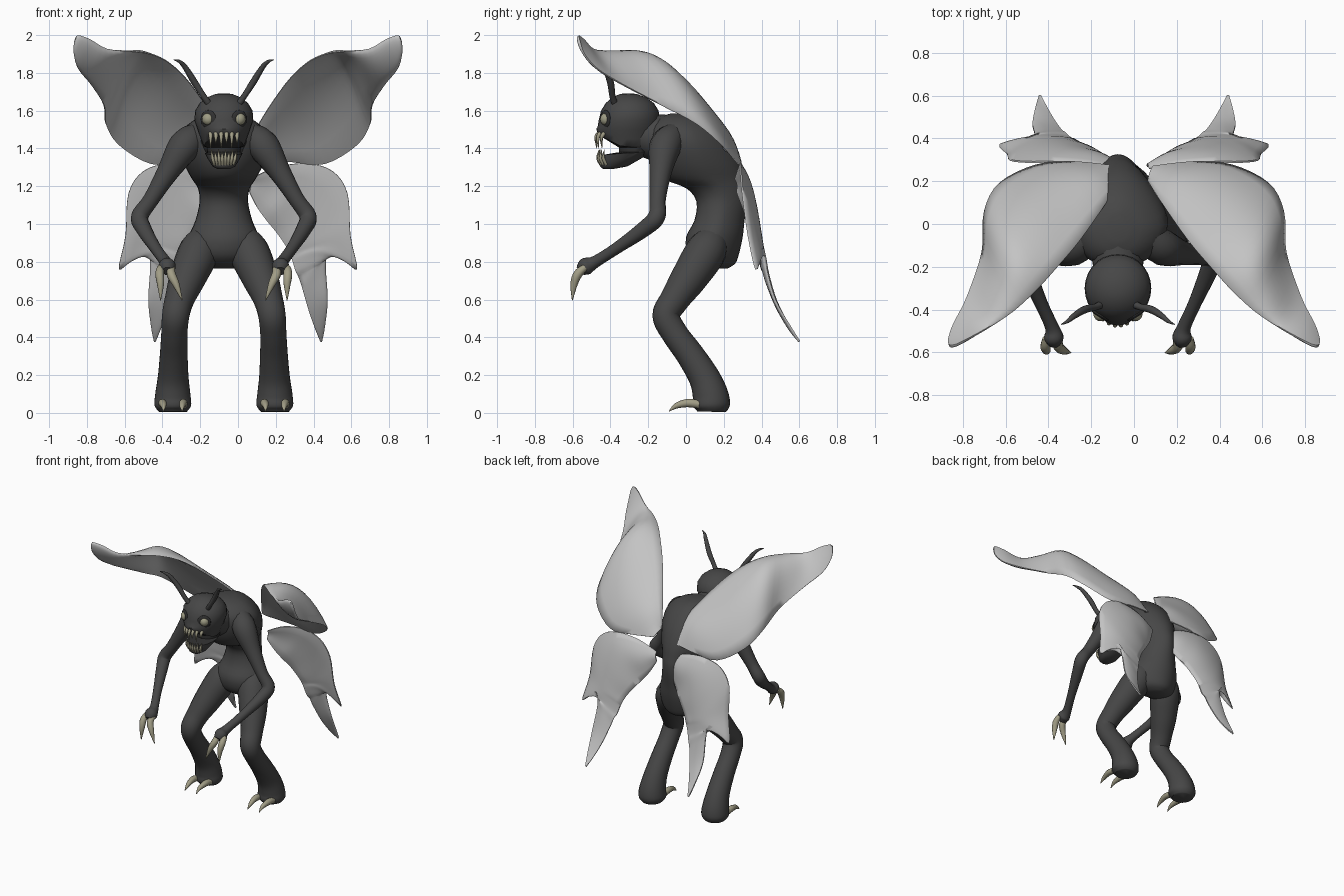
import bpy, bmesh, math
from mathutils import Vector

OFF = -0.075          # the body stands slightly left of the wing pair


def material(name, rgb):
    m = bpy.data.materials.new(name)
    m.diffuse_color = (*rgb, 1)
    return m


SKIN = material("dark skin", (0.062, 0.062, 0.062))
WING = material("pale wing", (0.55, 0.55, 0.55))
CLAW = material("bone", (0.36, 0.34, 0.24))
EYE = material("eye", (0.34, 0.33, 0.23))
DARK = material("dark hollow", (0.03, 0.03, 0.03))


def spline(rows, steps):
    """Smooth curve through tuples of any length."""
    out = []
    for i in range(len(rows) - 1):
        a, b, c, d = (rows[max(0, min(len(rows) - 1, i + k))] for k in (-1, 0, 1, 2))
        for s in range(steps):
            t = s / steps
            out.append([0.5 * (2 * q + (r - p) * t + (2 * p - 5 * q + 4 * r - w) * t * t
                               + (3 * q - p - 3 * r + w) * t ** 3)
                        for p, q, r, w in zip(a, b, c, d)])
    out.append(list(rows[-1]))
    return out


def finish(name, bm, mats, angle=50):
    bmesh.ops.recalc_face_normals(bm, faces=bm.faces[:])
    me = bpy.data.meshes.new(name)
    bm.to_mesh(me)
    bm.free()
    for m in mats:
        me.materials.append(m)
    ob = bpy.data.objects.new(name, me)
    bpy.context.collection.objects.link(ob)
    bpy.ops.object.select_all(action='DESELECT')
    ob.select_set(True)
    bpy.context.view_layer.objects.active = ob
    bpy.ops.object.shade_smooth_by_angle(angle=math.radians(angle))
    return ob


def skin_rings(bm, rings, second=()):
    """Bridge closed rings; bands listed in second get the second material."""
    vs = [[bm.verts.new(p) for p in r] for r in rings]
    n = len(vs[0])
    for j, (a, b) in enumerate(zip(vs, vs[1:])):
        for i in range(n):
            f = bm.faces.new((a[i], a[(i + 1) % n], b[(i + 1) % n], b[i]))
            f.material_index = int(j in second)
    bm.faces.new(vs[0])
    bm.faces.new(vs[-1])


def tube(name, pts, mat, n=14, steps=5):
    """Tapered round limb through (x, y, z, radius) points."""
    path = spline(pts, steps)
    rings = []
    for i, p in enumerate(path):
        a, b = path[max(i - 1, 0)], path[min(i + 1, len(path) - 1)]
        t = (Vector(b[:3]) - Vector(a[:3])).normalized()
        u = t.cross(Vector((1, 0, 0))).normalized()
        v = t.cross(u)
        c = Vector((p[0] + OFF, p[1], p[2]))
        r = max(p[3], 0.001)
        ring = []
        for k in range(n):
            w = 2 * math.pi * k / n
            q = c + u * r * math.cos(w) + v * r * math.sin(w)
            q.z = max(q.z, 0)
            ring.append(q)
        rings.append(ring)
    bm = bmesh.new()
    skin_rings(bm, rings)
    return finish(name, bm, [mat])


def stack(name, rows, mats, n=28, steps=1, second=(), pinch=0):
    """Ellipse stack from (z, half width, front y, back y, front lift) rows."""
    rings = []
    for z, rx, y0, y1, lift in spline(rows, steps):
        ring = []
        for k in range(n):
            w = 2 * math.pi * k / n
            y = (y0 + y1) / 2 + (y1 - y0) / 2 * math.sin(w)
            x = rx * math.cos(w) * (1 - pinch * max(0, math.sin(w)))
            ring.append(Vector((OFF + x, y, z + lift * max(0, -.34 - y))))
        rings.append(ring)
    bm = bmesh.new()
    skin_rings(bm, rings, second)
    return finish(name, bm, mats)


def ball(name, c, scale, turn, mat):
    bm = bmesh.new()
    bmesh.ops.create_uvsphere(bm, u_segments=16, v_segments=10, radius=1)
    ob = finish(name, bm, [mat])
    ob.location = (c[0] + OFF, c[1], c[2])
    ob.scale = scale
    ob.rotation_euler = (0, 0, turn)
    return ob


def wing(name, rows, belly, across=10, steps=4):
    """Lens-shaped wing from rows of (leading, middle, trailing) points, mirrored."""
    path = spline(rows, steps)
    rings = []
    for i, r in enumerate(path):
        L, M, T = Vector(r[0:3]), Vector(r[3:6]), Vector(r[6:9])
        a, b = path[max(i - 1, 0)], path[min(i + 1, len(path) - 1)]
        nrm = (T - L).cross(Vector(b[3:6]) - Vector(a[3:6])).normalized()
        if nrm.dot(Vector((0, 1, .5))) < 0:
            nrm = -nrm
        fat = belly * min(1, (T - L).length / .35)
        back, front = [], []
        for k in range(across + 1):
            t = k / across
            p = (L * (2 * (t - .5) * (t - 1)) + M * (4 * t * (1 - t)) + T * (2 * t * (t - .5)))
            back.append(p + nrm * .004)
            front.append(p - nrm * (.004 + fat * (4 * t * (1 - t)) ** .7))
        rings.append(back + front[::-1])
    bm = bmesh.new()
    skin_rings(bm, rings)
    ob = finish(name, bm, [WING], 70)
    ob.modifiers.new("mirror", 'MIRROR').use_mirror_merge = False
    return ob


# wings
wing("upper_wings", [
    (.065, .20, 1.40, .075, .24, 1.38, .09, .27, 1.35),
    (.11, .13, 1.53, .20, .225, 1.48, .28, .29, 1.33),
    (.25, -.07, 1.74, .37, .155, 1.58, .46, .275, 1.32),
    (.36, -.20, 1.85, .515, .01, 1.75, .63, .19, 1.42),
    (.46, -.31, 1.90, .595, -.12, 1.85, .70, .06, 1.53),
    (.57, -.41, 1.915, .65, -.28, 1.855, .71, -.13, 1.63),
    (.69, -.49, 1.925, .73, -.42, 1.85, .78, -.34, 1.74),
    (.78, -.54, 1.975, .81, -.51, 1.91, .845, -.47, 1.82),
    (.83, -.565, 1.995, .85, -.555, 1.955, .868, -.54, 1.90),
    (.855, -.57, 1.995, .862, -.568, 1.98, .868, -.562, 1.96)], .045)
wing("lower_wings", [
    (.07, .26, 1.24, .065, .28, 1.21, .06, .27, 1.17),
    (.20, .28, 1.30, .17, .33, 1.19, .10, .30, 1.09),
    (.36, .29, 1.32, .28, .355, 1.16, .15, .33, 1.02),
    (.50, .29, 1.28, .36, .375, 1.08, .20, .36, .96),
    (.58, .30, 1.16, .42, .39, .98, .25, .38, .89),
    (.595, .33, .94, .45, .40, .91, .275, .395, .84),
    (.63, .37, .76, .46, .408, .86, .29, .40, .80),
    (.55, .385, .83, .44, .415, .82, .305, .41, .75),
    (.485, .41, .87, .42, .425, .79, .32, .425, .72),
    (.465, .42, .78, .41, .44, .72, .34, .44, .66),
    (.475, .47, .60, .43, .48, .59, .375, .49, .54),
    (.46, .55, .46, .435, .55, .45, .41, .55, .44),
    (.445, .60, .38, .44, .60, .377, .435, .60, .38)], .04)

# torso, from pelvis to hunched shoulders
stack("torso", [
    (.765, .06, .12, .22, 0), (.79, .13, .06, .26, 0), (.84, .175, .01, .28, 0),
    (.93, .185, .00, .30, 0), (1.02, .15, .045, .31, 0), (1.12, .128, .055, .325, 0),
    (1.19, .138, .00, .325, 0), (1.24, .17, -.12, .315, 0), (1.32, .21, -.18, .295, 0),
    (1.42, .235, -.205, .25, 0), (1.50, .215, -.20, .19, 0), (1.56, .14, -.15, .12, 0),
    (1.585, .05, -.08, .05, 0)], [SKIN], steps=3, pinch=.22)
tube("neck", [(0, .0, 1.43, .14), (0, -.12, 1.45, .13), (0, -.25, 1.48, .11)], SKIN)

# head with a wedge-shaped open mouth between jaw and skull
stack("head", [
    (1.292, .035, -.44, -.38, 0), (1.305, .06, -.455, -.31, 0), (1.345, .085, -.46, -.24, 0),
    (1.375, .10, -.455, -.19, -.1), (1.38, .088, -.355, -.18, 0), (1.405, .09, -.355, -.17, 0),
    (1.41, .107, -.465, -.165, .5), (1.45, .122, -.475, -.155, .4), (1.50, .14, -.468, -.15, .1),
    (1.55, .156, -.462, -.14, 0), (1.60, .152, -.45, -.145, 0), (1.64, .128, -.425, -.17, 0),
    (1.67, .09, -.39, -.21, 0), (1.688, .045, -.35, -.26, 0), (1.692, .015, -.32, -.29, 0)],
    [SKIN, DARK], second=(3, 4, 5))

# teeth
for i in range(6):
    x = -.07 + i * .028
    y = -.462 + 6 * x * x
    tube("upper_tooth", [(x, y + .012, 1.49, .012), (x, y - .014, 1.462, .010),
                         (x, y - .012, 1.40 + .025 * (i % 2), .001)], CLAW, 8, 3)
for i in range(8):
    x = -.06 + i * .12 / 7
    y = -.455 + 8 * x * x
    tube("lower_tooth", [(x * .8, y + .005, 1.315, .009), (x, y - .012, 1.35, .009),
                         (x * 1.1, y - .005, 1.395 - .012 * (i % 2), .001)], CLAW, 8, 3)

for s, side in ((-1, "left"), (1, "right")):
    # eyes and antennae
    ball(side + "_eye_socket", (s * .082, -.426, 1.555), (.048, .014, .048), s * .54, DARK)
    ball(side + "_eye", (s * .081, -.421, 1.555), (.034, .034, .034), 0, EYE)
    tube(side + "_antenna", [(s * .075, -.375, 1.63, .018), (s * .11, -.39, 1.68, .016),
                             (s * .155, -.40, 1.75, .018), (s * .205, -.43, 1.83, .014),
                             (s * .235, -.455, 1.86, .009), (s * .265, -.47, 1.87, .002)], SKIN, 10)
    # arm, hand and two finger claws
    tube(side + "_arm", [(s * .14, -.06, 1.47, .07), (s * .21, -.11, 1.41, .085),
                         (s * .30, -.135, 1.27, .058), (s * .385, -.15, 1.13, .043),
                         (s * .445, -.155, 1.04, .046), (s * .425, -.22, .975, .042),
                         (s * .36, -.37, .87, .031), (s * .31, -.48, .80, .032),
                         (s * .30, -.53, .775, .046), (s * .298, -.56, .75, .028)], SKIN)
    for x0, x1 in ((.335, .335), (.275, .22)):
        tube(side + "_finger_claw", [(s * x0, -.535, .77, .018), (s * (x0 + .004), -.572, .735, .024),
                                     (s * (x0 * .6 + x1 * .4), -.593, .68, .019),
                                     (s * x1, -.602, .595, .002)], CLAW, 10)
    # leg, flaring into a stump foot
    tube(side + "_leg", [(s * .08, .17, .97, .05), (s * .125, .115, .87, .105),
                         (s * .19, .02, .72, .097), (s * .235, -.06, .60, .078),
                         (s * .255, -.105, .515, .073), (s * .262, -.06, .42, .070),
                         (s * .265, .02, .31, .074), (s * .268, .095, .19, .082),
                         (s * .27, .128, .10, .094), (s * .27, .135, .04, .098),
                         (s * .27, .135, .006, .075)], SKIN, 18)
    # toe claws
    for x in (.325, .215):
        tube(side + "_toe_claw", [(s * x, .07, .045, .022), (s * x, .01, .052, .022),
                                  (s * (x * .9 + .027), -.05, .038, .015),
                                  (s * (x * .9 + .027), -.09, .008, .002)], CLAW, 10)
